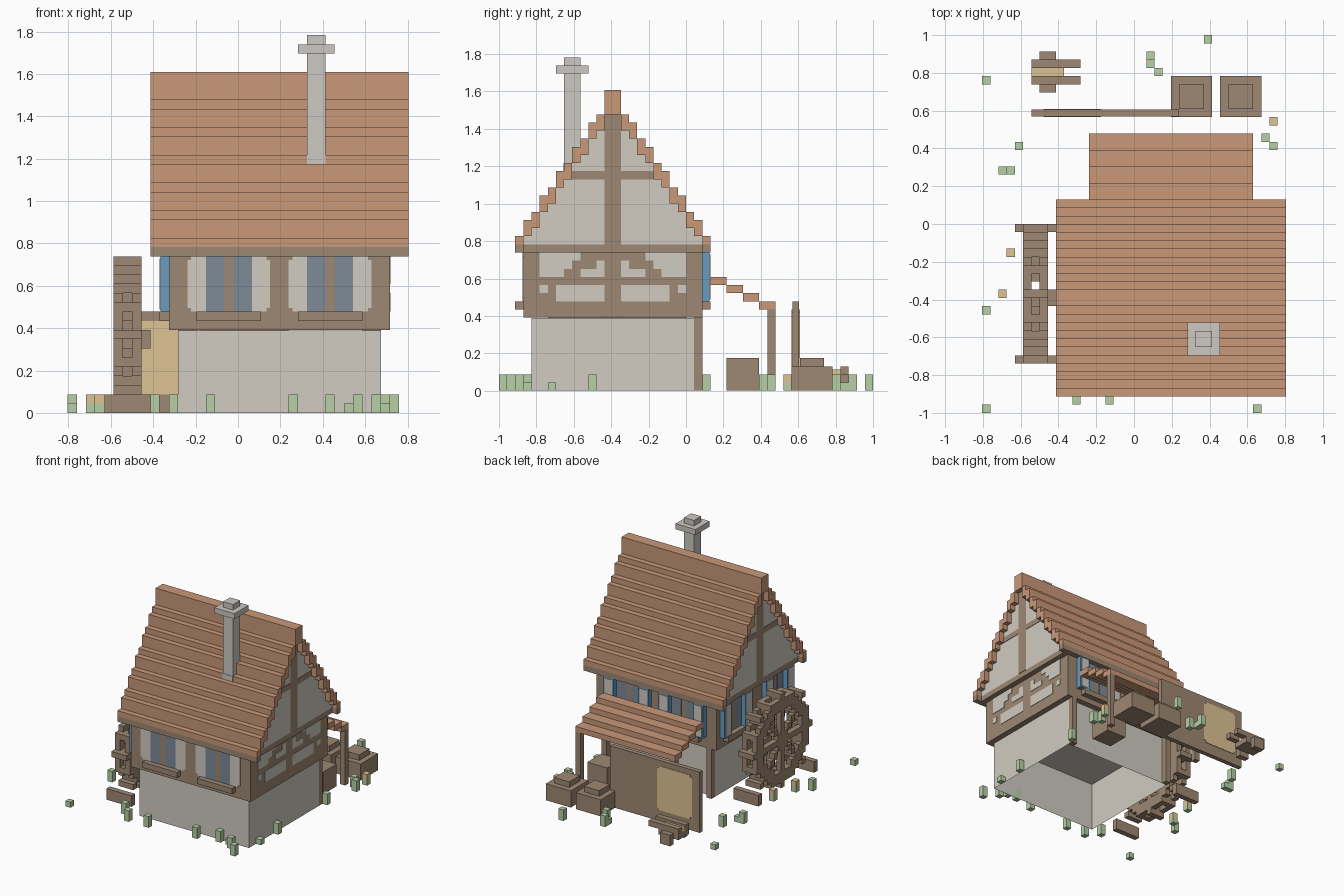
import bpy, bmesh, math

if "Cube" in bpy.data.objects:
    bpy.data.objects.remove(bpy.data.objects["Cube"])

V = 2 / 46  # edge length of one block


def srgb(r, g, b):
    f = lambda c: (c / 255 / 12.92) if c < 11 else ((c / 255 + 0.055) / 1.055) ** 2.4
    return (f(r), f(g), f(b), 1)


def material(name, *rgb):
    m = bpy.data.materials.new(name)
    m.diffuse_color = srgb(*rgb)
    m.use_nodes = True
    m.node_tree.nodes["Principled BSDF"].inputs["Base Color"].default_value = m.diffuse_color
    return m


ROOF = material("clay_tile", 201, 152, 121)
WOOD = material("brown_timber", 157, 136, 115)
PLASTER = material("pale_plaster", 209, 204, 194)
STONE = material("chimney_stone", 205, 201, 194)
GLASS = material("slate_glass", 125, 139, 153)
BLUE = material("blue_shutter", 104, 156, 194)
GREEN = material("grass_green", 184, 208, 166)
TAN = material("tan_straw", 222, 196, 148)


def part(name, mat, boxes, open_bottom=False):
    """One object from boxes (i0, i1, j0, j1, k0, k1) measured in blocks."""
    bm = bmesh.new()
    for i0, i1, j0, j1, k0, k1 in boxes:
        v = [bm.verts.new(((i - 18.5) * V, (j - 23) * V, k * V))
             for k in (k0, k1) for i, j in ((i0, j0), (i1, j0), (i1, j1), (i0, j1))]
        if not open_bottom:
            bm.faces.new((v[3], v[2], v[1], v[0]))
        bm.faces.new(v[4:])
        for a in range(4):
            b = (a + 1) % 4
            bm.faces.new((v[a], v[b], v[b + 4], v[a + 4]))
    me = bpy.data.meshes.new(name)
    bm.to_mesh(me)
    bm.free()
    me.materials.append(mat)
    ob = bpy.data.objects.new(name, me)
    bpy.context.collection.objects.link(ob)
    return ob


def both_ways(spans):
    """Mirror spans along y about the ridge line."""
    return spans + [(28 - b, 28 - a) for a, b in spans]


P = 0.08  # thickness of painted plates, in blocks

# Ground storey, corner posts and overhanging upper storey
part("ground_storey", PLASTER, [(12, 34, 4, 24, 0, 8.95)], open_bottom=True)
part("back_corner_posts", WOOD, [(12, 13, 24, 25, 0, 9), (33, 34, 24, 25, 0, 9)])
part("upper_storey", WOOD, [(11, 35, 3, 25, 9, 17)])

# Stepped roof: top height of each row from eave to ridge
tops = [19, 21, 22, 24, 25, 27, 28, 30, 31, 33, 34, 37]
roof, gable = [], []
for n, t in enumerate(tops):
    j = 2 + n
    low = 18 if n == 0 else 34 if n == 11 else t - 2
    for a in (j, 27 - j):
        roof.append((9, 37, a, a + 1, low, t))
        if n > 0:
            gable.append((10, 36, a, a + 1, 18, low))
part("tiled_roof", ROOF, roof)
part("gable_walls", PLASTER, gable)
part("eave_beams", WOOD, [(9, 37, 2, 3, 17, 18), (9, 37, 25, 26, 17, 18)])
part("gable_sill_beam", WOOD, [(10, 36, 3, 25, 17, 18)])

# Gable timbers on both ends
timbers = []
for x0, x1 in ((10 - P, 10), (36, 36 + P)):
    timbers += [(x0, x1, 13, 15, 18, 34), (x0, x1, 8, 20, 26, 27)]
part("gable_timbers", WOOD, timbers)

# Plaster infill between the braces of the right wall: (row, first, last)
rows = [(16, 5, 10), (15, 5, 9), (15, 12, 13), (14, 5, 8), (14, 10, 13),
        (12, 5, 6), (12, 7, 13), (11, 7, 13)]
part("side_infill", PLASTER, [(35, 35 + P, a, b, k, k + 1)
                              for k, s, e in rows for a, b in both_ways([(s, e)])])

# Front and back windows
glass, shutters, sills, panels = [], [], [], []
for s in (13, 24):
    for a, b in ((s + 2, s + 4), (s + 5, s + 7)):
        glass += [(a, b, 3 - P, 3, 11, 17), (a, b, 25, 25 + P, 11, 17)]
    for a in (s, s + 7):
        # front panels have their outer corners eased
        inset = 0.4
        l, r = (a + inset, a + 2) if a == s else (a, a + 2 - inset)
        panels += [(a, a + 2, 3 - P, 3, 11 + inset, 17 - inset),
                   (l, r, 3 - P, 3, 11, 11 + inset), (l, r, 3 - P, 3, 17 - inset, 17)]
        shutters.append((a, a + 2, 25, 26 - P, 11, 17))
        panels.append((a + 0.25, a + 1.75, 26 - P, 26, 11.25, 16.75))
    sills += [(s + 1, s + 8, 2, 3, 10, 11), (s + 1, s + 8, 25, 26, 10, 11)]
# Left wall windows
for a, b in both_ways([(4, 6), (10, 12)]):
    shutters.append((10 + P, 11, a, b, 11, 17))
    panels.append((10, 10 + P, a + 0.25, b - 0.25, 11.25, 16.75))
for a, b in both_ways([(6, 7.6), (8.4, 10)]):
    glass.append((11 - P, 11, a, b, 11, 17))
for a, b in both_ways([(5, 11)]):
    sills.append((10, 11, a, b, 10, 11))
part("window_glass", GLASS, glass)
part("window_shutters", BLUE, shutters)
part("window_sills", WOOD, sills)
part("window_panels", PLASTER, panels)

# Chimney
part("chimney", STONE, [(26, 28, 8, 10, 25, 39), (25, 29, 7, 11, 39, 40), (26, 28, 8, 10, 40, 41),
                        (26, 28, 8 - P, 8, 27, 28)])

# Lean-to at the back
part("lean_to_roof", ROOF, [(13, 33, 26 + 2 * n, 28 + 2 * n, 13 - n, 14 - n) for n in range(4)])
part("lean_to_posts", WOOD, [(32, 33, 33, 34, 0, 10), (13, 14, 33, 34, 0, 10)])

# Board fence with a straw panel on both faces
part("board_fence", WOOD, [(6, 24, 36 + P, 37 - P, 0, 11)])
panel = []
for j0, j1 in ((36, 36 + P), (37 - P, 37)):
    panel += [(7.5, 14.5, j0, j1, 2.4, 9.6), (7.9, 14.1, j0, j1, 2, 2.4), (7.9, 14.1, j0, j1, 9.6, 10)]
part("straw_panel", TAN, panel)

# Crates
part("crates", WOOD, [(23, 28, 36, 41, 0, 3), (24, 27, 37, 40, 3, 4),
                      (29, 34, 36, 41, 0, 3), (30, 33, 37, 40, 3, 4),
                      (28, 32, 28, 32, 0, 4)])

# Handcart with its load
part("handcart", WOOD, [(6, 10, 40, 43, 1, 2), (6, 10, 40, 41, 2, 3), (6, 10, 42, 43, 2, 3),
                        (7, 9, 39, 40, 0, 2), (7, 9, 43, 44, 0, 2),
                        (10, 12, 40, 41, 2, 3), (10, 12, 42, 43, 2, 3)])
part("cart_load", TAN, [(6, 10, 41, 42, 2, 2.6)])

# Water wheel: two rims with spokes, joined by paddles
rims, paddles = [], set()
for j in range(6, 23):
    for k in range(17):
        dj, dk = j - 14, k - 8
        r = math.hypot(dj, dk)
        spoke = r < 6 and (dj == 0 or dk == 0 or abs(dj) == abs(dk))
        if 5.8 <= r < 7.3 or spoke:
            rims += [(5, 6, j, j + 1, k, k + 1), (7, 8, j, j + 1, k, k + 1)]
for n in range(16):
    a = n * math.tau / 16
    for r in (6, 7, 8):
        paddles.add((14 + round(r * math.cos(a)), 8 + round(r * math.sin(a))))
part("wheel_rims", WOOD, rims)
part("wheel_paddles", WOOD, [(5, 8, j, j + 1, k, k + 1) for j, k in sorted(paddles)])
part("wheel_axle", WOOD, [(5, 9, 13, 15, 7, 9)])
part("wheel_supports", WOOD, [(4, 9, 6, 7, 0, 2), (4, 9, 22, 23, 0, 2)])

# Grass tufts and small flowers: (i, j, height)
tufts = [(27, 45, 2), (20, 42, 1), (20, 43, 2), (21, 41, 2), (35, 35, 1), (34, 33, 2), (35, 32, 2),
         (0, 40, 1), (4, 32, 2), (2, 29, 2), (3, 29, 1), (3, 19, 1), (2, 14, 1), (0, 12, 2),
         (0, 0, 1), (11, 1, 2), (15, 1, 2), (33, 0, 2), (24, 2, 2), (28, 3, 2), (30, 3, 1),
         (34, 6, 1), (34, 11, 2), (34, 25, 2), (31, 2, 2), (9, 3, 2)]
part("grass_tufts", GREEN, [(i, i + 1, j, j + 1, 0, h) for i, j, h in tufts])
part("small_flowers", TAN, [(i, i + 1, j, j + 1, 1, 2) for i, j in ((3, 19), (2, 14), (35, 35))])
